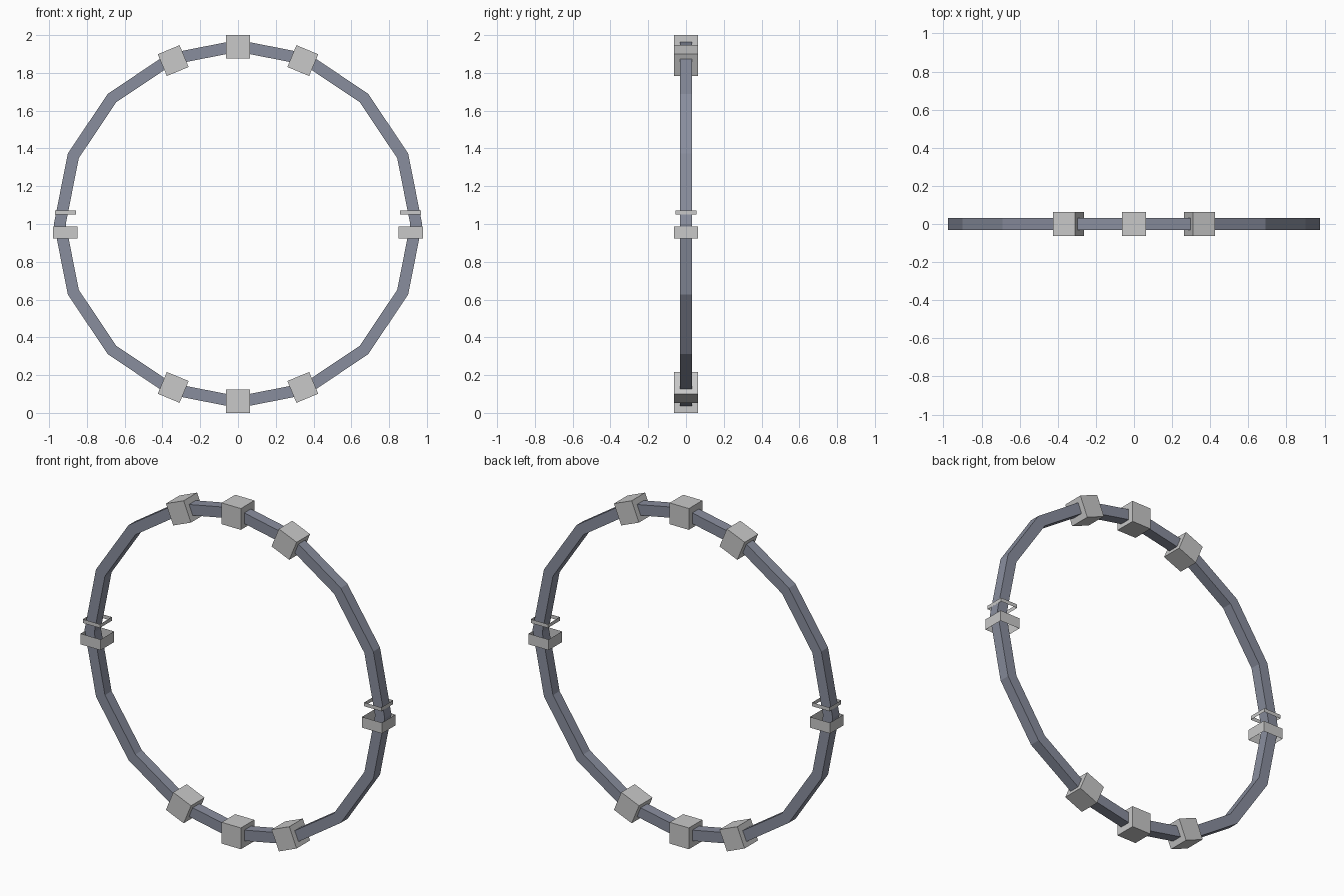
import bpy, bmesh, math
from mathutils import Matrix, Vector

if "Cube" in bpy.data.objects:
    bpy.data.objects.remove(bpy.data.objects["Cube"])


def material(name, rgb):
    m = bpy.data.materials.new(name)
    m.diffuse_color = (*rgb, 1)
    m.use_nodes = True
    m.node_tree.nodes["Principled BSDF"].inputs["Base Color"].default_value = m.diffuse_color
    return m


STEEL = material("blue grey metal", (0.25, 0.27, 0.34))
LIGHT = material("light grey", (0.58, 0.58, 0.58))


def finish(name, bm, mat, fix_normals=True):
    if fix_normals:
        bmesh.ops.recalc_face_normals(bm, faces=bm.faces)
    me = bpy.data.meshes.new(name)
    bm.to_mesh(me)
    bm.free()
    me.materials.append(mat)
    ob = bpy.data.objects.new(name, me)
    bpy.context.collection.objects.link(ob)
    return ob


def box(name, centre, size, tilt=0, open_ends=False):
    bm = bmesh.new()
    bmesh.ops.create_cube(bm, size=1)
    if open_ends:
        # band: side walls only, no top or bottom
        caps = [f for f in bm.faces if abs(f.normal.z) > 0.9]
        bmesh.ops.delete(bm, geom=caps, context='FACES_ONLY')
    M = (Matrix.Translation(centre) @ Matrix.Rotation(tilt, 4, 'Y')
         @ Matrix.Diagonal((*size, 1)))
    bm.transform(M)
    return finish(name, bm, LIGHT, not open_ends)


# Sixteen-sided ring with a square section
SIDES, R_IN, R_OUT, HALF = 16, 0.912, 0.975, 0.031
bm = bmesh.new()
loops = []
for i in range(SIDES):
    a = 2 * math.pi * i / SIDES
    loops.append([bm.verts.new((r * math.cos(a), y, 1 + r * math.sin(a)))
                  for r, y in ((R_IN, -HALF), (R_OUT, -HALF),
                               (R_OUT, HALF), (R_IN, HALF))])
for i in range(SIDES):
    p, q = loops[i], loops[(i + 1) % SIDES]
    for k in range(4):
        n = (k + 1) % 4
        bm.faces.new((p[k], p[n], q[n], q[k]))
finish("ring", bm, STEEL)

# Three blocks at the top, mirrored at the bottom
CUBE = (0.125, 0.125, 0.125)
for s, level in ((1, "upper"), (-1, "lower")):
    box(level + "_middle_block", (0, 0, 1 + s * 0.9375), CUBE)
    for d, side in ((-1, "left"), (1, "right")):
        box(f"{level}_{side}_block", (d * 0.343, 0, 1 + s * 0.865), CUBE,
            tilt=s * d * math.radians(22.5))

# Open bands around the ring on both sides
for d, side in ((-1, "left"), (1, "right")):
    box(side + "_thin_band", (d * 0.914, 0, 1.061), (0.111, 0.111, 0.022),
        open_ends=True)
    box(side + "_thick_band", (d * 0.914, 0, 0.956), (0.13, 0.125, 0.063),
        open_ends=True)
